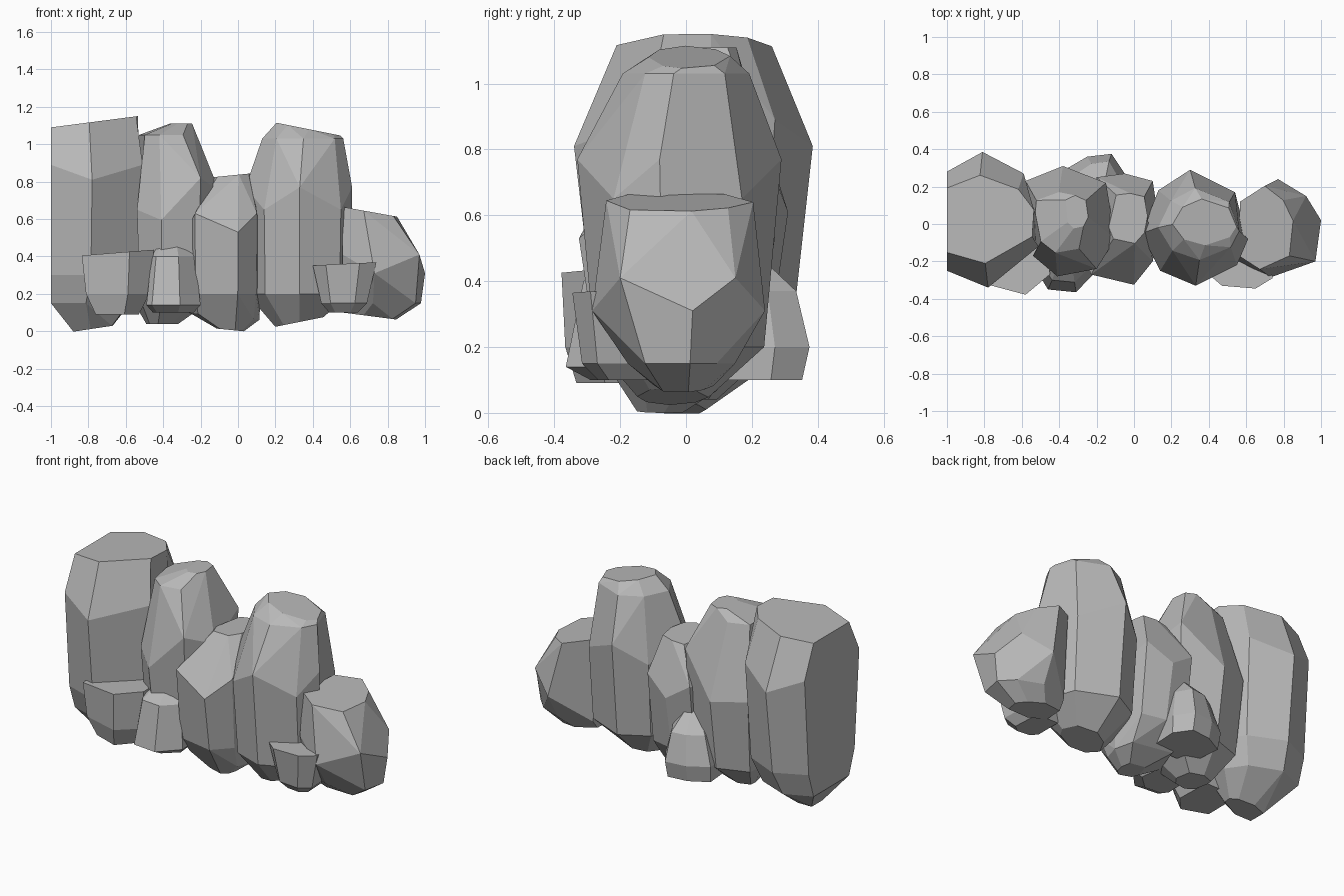
import bpy
import bmesh
import math

default_cube = bpy.data.objects.get("Cube")
if default_cube:
    bpy.data.objects.remove(default_cube, do_unlink=True)

# Single stone colour
stone = bpy.data.materials.new("grey_stone")
stone.use_nodes = True
colour = (.48, .48, .48, 1)
stone.diffuse_color = colour
stone.node_tree.nodes["Principled BSDF"].inputs["Base Color"].default_value = colour


# Chiselled boulder: a plan outline scaled about a pole at several heights.
# Layer: height, x scale, y scale, x shift, y shift, tilt along x
def rock(name, pole, outline, layers, stagger=0):
    bm = bmesh.new()
    for layer in layers:
        height, sx, sy, dx, dy, tilt = (layer + (0,) * 6)[:6]
        for index, (x, y) in enumerate(outline):
            px = pole[0] + (x - pole[0]) * sx + dx
            py = pole[1] + (y - pole[1]) * sy + dy
            pz = height + tilt * (px - pole[0])
            # Alternate corners of the widest layer sit higher and lower
            if sx == 1:
                pz += stagger if index % 2 else -stagger
            bm.verts.new((px, py, pz))

    # Wrap the corners and merge nearly flat triangles into broad facets
    hull = bmesh.ops.convex_hull(bm, input=bm.verts[:])
    loose = {g for g in hull["geom_interior"] + hull["geom_unused"]
             if isinstance(g, bmesh.types.BMVert)}
    bmesh.ops.delete(bm, geom=list(loose), context="VERTS")
    bmesh.ops.dissolve_limit(bm, angle_limit=math.radians(12),
                             verts=bm.verts[:], edges=bm.edges[:])
    bmesh.ops.recalc_face_normals(bm, faces=bm.faces[:])

    mesh = bpy.data.meshes.new(name)
    bm.to_mesh(mesh)
    bm.free()
    mesh.materials.append(stone)
    bpy.context.collection.objects.link(bpy.data.objects.new(name, mesh))


# Row of tall boulders, from the right end to the left end
rock("tall_end_boulder", (-1, .03),
     [(-1, -.25), (-.78, -.34), (-.51, -.12), (-.5, .1),
      (-.59, .27), (-.81, .385), (-1, .28)],
     [(1.09, .93, .65, 0, 0, .13), (.85, 1, 1), (.3, .97, .84),
      (.15, .85, .65), (-.02, .42, .2, .12, -.04, .15)], -.04)

rock("second_boulder", (-.36, 0),
     [(-.59, .1), (-.54, -.17), (-.41, -.28), (-.2, -.24),
      (-.1, -.08), (-.15, .22), (-.38, .31), (-.58, .23)],
     [(1.11, .25, .3, .05, .06), (1.05, .6, .55, -.03, 0),
      (.68, 1, 1, 0, 0, .5), (.18, .92, .8), (.04, .35, .3, -.05)], .06)

rock("middle_boulder", (-.07, -.05),
     [(-.28, -.13), (-.23, -.27), (0, -.325), (.1, -.2),
      (.135, 0), (.1, .23), (-.05, .27), (-.2, .25)],
     [(.83, .5, .45, .04, .07, .1), (.58, 1, 1), (.2, .98, .82),
      (.01, .35, .25, .03, -.03, -.1), (.08, .9, .5, 0, 0, -.1)], .05)

rock("fourth_boulder", (.33, -.02),
     [(.04, -.05), (.14, -.25), (.33, -.33), (.55, -.22),
      (.61, -.08), (.54, .17), (.3, .29), (.13, .18)],
     [(1.09, .6, .4, .05, .03, -.2), (1.03, .76, .62, .02, .02),
      (.71, 1, 1), (.2, .97, .83), (.05, .45, .35, 0, -.02, .2)], -.06)

rock("low_end_boulder", (.56, 0),
     [(.56, -.2), (.73, -.285), (.97, -.2), (1, .02),
      (.92, .15), (.77, .24), (.57, .14)],
     [(.665, .66, .85, 0, 0, -.18), (.36, 1, 1), (.15, .95, .62),
      (.1, .65, .35, 0, 0, -.13)], -.05)

# Small stones at the foot of the row
rock("broad_front_stone", (-.65, -.15),
     [(-.835, -.31), (-.76, -.34), (-.58, -.378), (-.45, -.27),
      (-.46, 0), (-.83, 0)],
     [(.42, 1, 1, 0, 0, .08), (.2, .88, .95), (.09, .6, .8)])

rock("narrow_front_stone", (-.35, -.15),
     [(-.49, -.3), (-.46, -.35), (-.31, -.365), (-.2, -.25),
      (-.22, 0), (-.48, 0)],
     [(.45, .6, .45), (.4, .8, .75), (.14, 1, 1), (.1, .75, .65)])

rock("small_front_stone", (.56, -.15),
     [(.4, -.27), (.47, -.33), (.65, -.345), (.74, -.29),
      (.72, 0), (.4, 0)],
     [(.36, 1, 1, 0, 0, .05), (.15, .72, .85), (.1, .45, .6)])

rock("back_stone", (-.17, .15),
     [(-.37, .29), (-.25, .36), (-.12, .375), (-.05, .27),
      (-.06, .05), (-.35, .05)],
     [(.47, .3, .35), (.37, .72, .82), (.2, 1, 1), (.1, .95, .9)])
